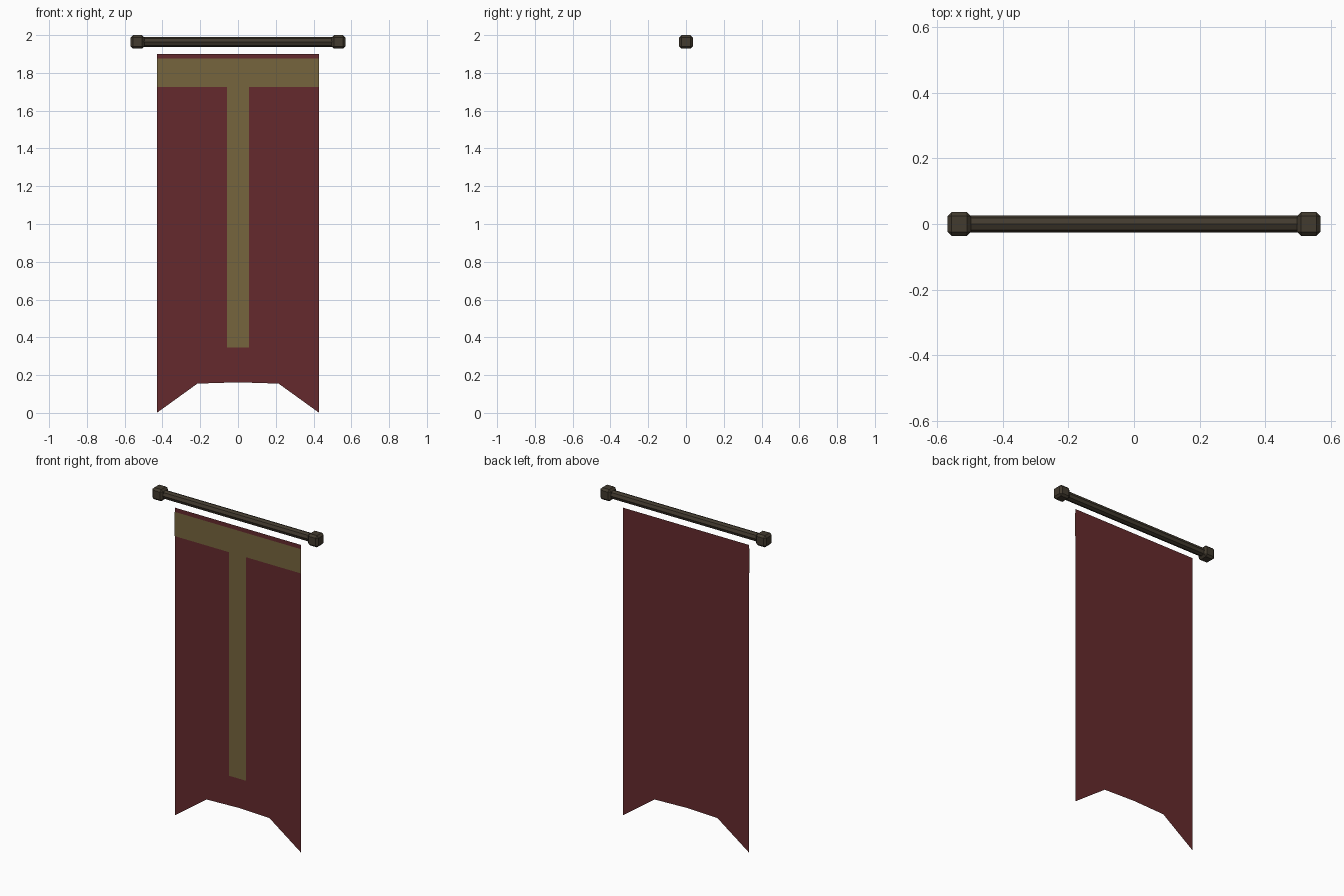
import bpy, math

if "Cube" in bpy.data.objects:
    bpy.data.objects.remove(bpy.data.objects["Cube"])


def material(name, color):
    m = bpy.data.materials.new(name)
    m.diffuse_color = (*color, 1)
    m.use_nodes = True
    m.node_tree.nodes["Principled BSDF"].inputs["Base Color"].default_value = m.diffuse_color
    return m


def sheet(name, points, y, mat):
    # Flat cloth panel from an x-z outline
    me = bpy.data.meshes.new(name)
    me.from_pydata([(x, y, z) for x, z in points], [], [range(len(points))])
    ob = bpy.data.objects.new(name, me)
    bpy.context.collection.objects.link(ob)
    me.materials.append(mat)
    return ob


wood = material("dark_wood", (0.055, 0.043, 0.028))
red = material("red_cloth", (0.13, 0.023, 0.026))
gold = material("gold_cloth", (0.18, 0.13, 0.047))
ROD_Z = 1.964

# Octagonal rod
bpy.ops.mesh.primitive_cylinder_add(vertices=8, radius=0.026, depth=1.04,
                                    location=(0, 0, ROD_Z),
                                    rotation=(math.pi / 8, math.pi / 2, 0))
rod = bpy.context.object
rod.name = "rod"
rod.rotation_euler = (0, math.pi / 2, 0)
rod.data.materials.append(wood)

# Chamfered block at each end of the rod
for name, side in (("left_end_cap", -1), ("right_end_cap", 1)):
    bpy.ops.mesh.primitive_cube_add(size=0.072, location=(side * 0.532, 0, ROD_Z))
    cap = bpy.context.object
    cap.name = name
    cap.data.materials.append(wood)
    bevel = cap.modifiers.new("chamfer", 'BEVEL')
    bevel.width = 0.012
    bevel.segments = 1

# Banner cloth with notched lower edge
sheet("banner_cloth", [(-0.43, 0), (-0.215, 0.155), (0, 0.162), (0.215, 0.155),
                       (0.43, 0), (0.43, 1.9), (-0.43, 1.9)][::1], 0, red)

# Gold T-shaped trim just in front of the cloth
sheet("top_band", [(-0.43, 1.726), (0.43, 1.726), (0.43, 1.876), (-0.43, 1.876)],
      -0.004, gold)
sheet("centre_stripe", [(-0.058, 0.345), (0.058, 0.345), (0.058, 1.726),
                        (-0.058, 1.726)], -0.004, gold)
